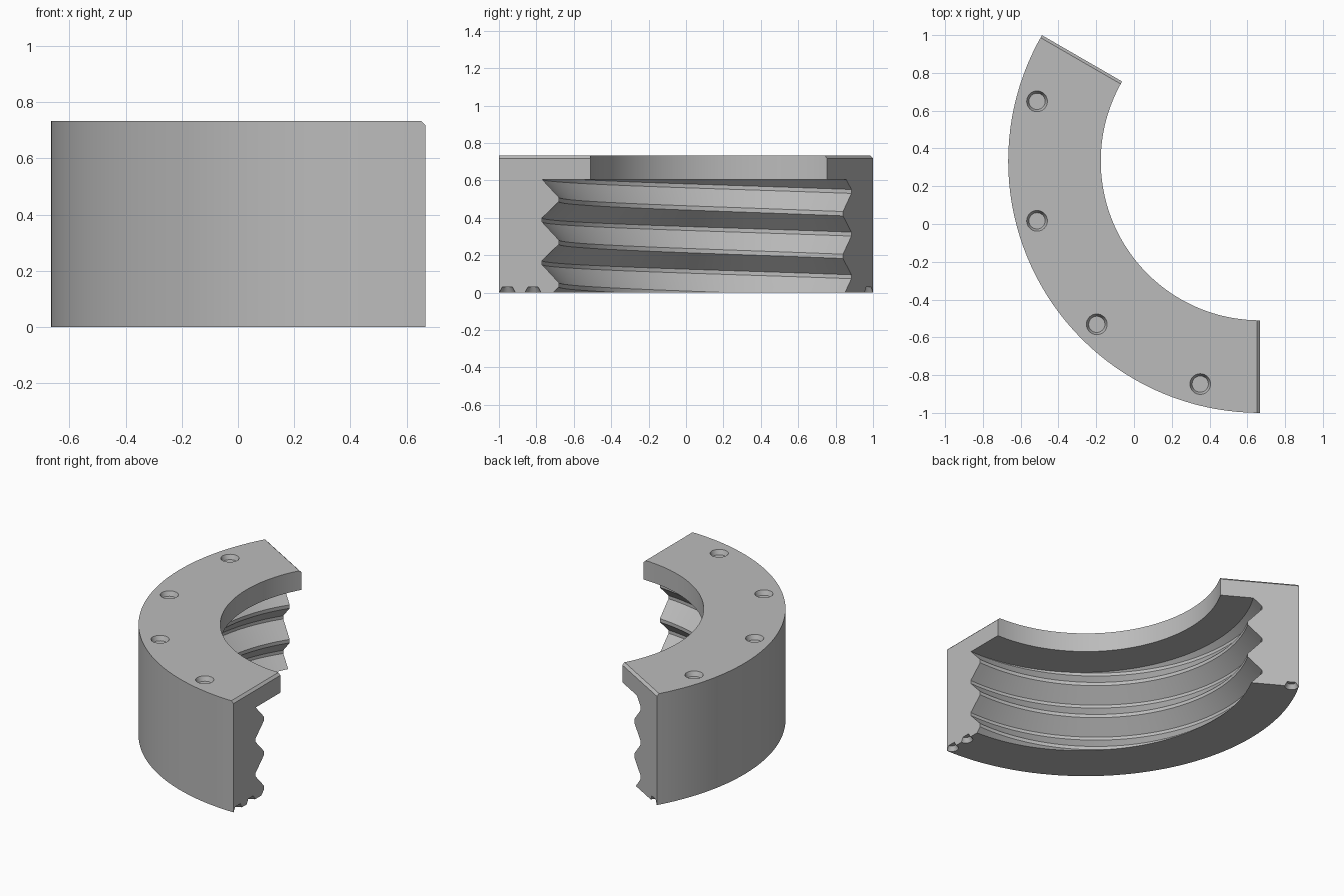
import bpy, bmesh, math
from mathutils import Vector

cube = bpy.data.objects.get("Cube")
if cube:
    bpy.data.objects.remove(cube, do_unlink=True)

R_OUT, R_IN, HEIGHT, LEDGE = 1.333, 0.843, 0.733, 0.604
R_ROOT, R_CREST, PITCH = 1.103, 1.013, 0.228
START, END = 150, 270
CENTRE = Vector((0.667, 0.333, 0))

grey = bpy.data.materials.new("plain grey")
grey.use_nodes = True
grey.diffuse_color = (0.5, 0.5, 0.5, 1)
grey.node_tree.nodes["Principled BSDF"].inputs["Base Color"].default_value = (0.5, 0.5, 0.5, 1)


def polar(r, degrees, z=0):
    a = math.radians(degrees)
    return CENTRE + Vector((r * math.cos(a), r * math.sin(a), z))


def sweep(section, start, end, steps, pitch=0):
    """Sweep an (r, z) section round the centre, rising by pitch per turn."""
    bm = bmesh.new()
    rings = []
    for i in range(steps + 1):
        a = start + (end - start) * i / steps
        rise = pitch * (a - END) / 360
        rings.append([bm.verts.new(polar(r, a, z + rise)) for r, z in section])
    n = len(section)
    for a, b in zip(rings, rings[1:]):
        for j in range(n):
            k = (j + 1) % n
            bm.faces.new((a[j], a[k], b[k], b[j]))
    bm.faces.new(rings[0])
    bm.faces.new(rings[-1][::-1])
    bmesh.ops.recalc_face_normals(bm, faces=bm.faces)
    return bm


def to_object(bm, name):
    bmesh.ops.recalc_face_normals(bm, faces=bm.faces)
    mesh = bpy.data.meshes.new(name)
    bm.to_mesh(mesh)
    bm.free()
    mesh.materials.append(grey)
    obj = bpy.data.objects.new(name, mesh)
    bpy.context.collection.objects.link(obj)
    return obj


def cone(name, r, degrees, z, r_low, r_high, depth):
    bm = bmesh.new()
    bmesh.ops.create_cone(bm, cap_ends=True, segments=32, radius1=r_low,
                          radius2=r_high, depth=depth)
    bmesh.ops.translate(bm, verts=bm.verts, vec=polar(r, degrees, z))
    return to_object(bm, name)


def cut(target, cutter):
    cutter.hide_render = True
    bpy.context.view_layer.objects.active = target
    mod = target.modifiers.new("cut", 'BOOLEAN')
    mod.operation, mod.solver, mod.object = 'DIFFERENCE', 'EXACT', cutter
    bpy.ops.object.modifier_apply(modifier=mod.name)
    bpy.data.objects.remove(cutter, do_unlink=True)


# Ring segment with its top end edges chamfered
bm = sweep([(R_IN, 0), (R_OUT, 0), (R_OUT, HEIGHT), (R_IN, HEIGHT)], START, END, 48)
ends = [e for e in bm.edges if all(v.co.z > HEIGHT - 0.01 for v in e.verts)
        and e.calc_length() > 0.3
        and any(len(f.verts) == 4 and abs(f.normal.z) < 0.1 for f in e.link_faces)]
bmesh.ops.bevel(bm, geom=ends, offset=0.015, segments=1, affect='EDGES')
ring = to_object(bm, "threaded_ring_segment")

# Helical thread cavity, stopped flat below the top ledge
profile = []
for k in range(-1, 4):
    z = k * PITCH
    profile += [(R_CREST, z + 0.03), (R_CREST, z + 0.053),
                (R_ROOT, z + 0.15), (R_ROOT, z + 0.171)]
section = [(0.7, profile[0][1])] + profile + [(0.7, profile[-1][1])]
bm = sweep(section, START - 5, END + 5, 52, PITCH)
bmesh.ops.bisect_plane(bm, geom=bm.verts[:] + bm.edges[:] + bm.faces[:],
                       plane_co=(0, 0, LEDGE), plane_no=(0, 0, 1), clear_outer=True)
bmesh.ops.holes_fill(bm, edges=[e for e in bm.edges if e.is_boundary])
cut(ring, to_object(bm, "thread_cutter"))

# Stepped blind holes in the top
for angle in range(START + 15, END, 30):
    cut(ring, cone("hole_cutter", 1.222, angle, HEIGHT, 0.043, 0.067, 0.06))

# Small tapered pockets along the bottom end edges
for r, angle in ((1.288, END), (1.151, END), (1.288, START)):
    cut(ring, cone("pocket_cutter", r, angle, 0, 0.059, 0.027, 0.06))

# Smooth curved walls, crisp edges
bpy.ops.object.select_all(action='DESELECT')
ring.select_set(True)
bpy.context.view_layer.objects.active = ring
bpy.ops.object.shade_smooth_by_angle(angle=math.radians(25))
